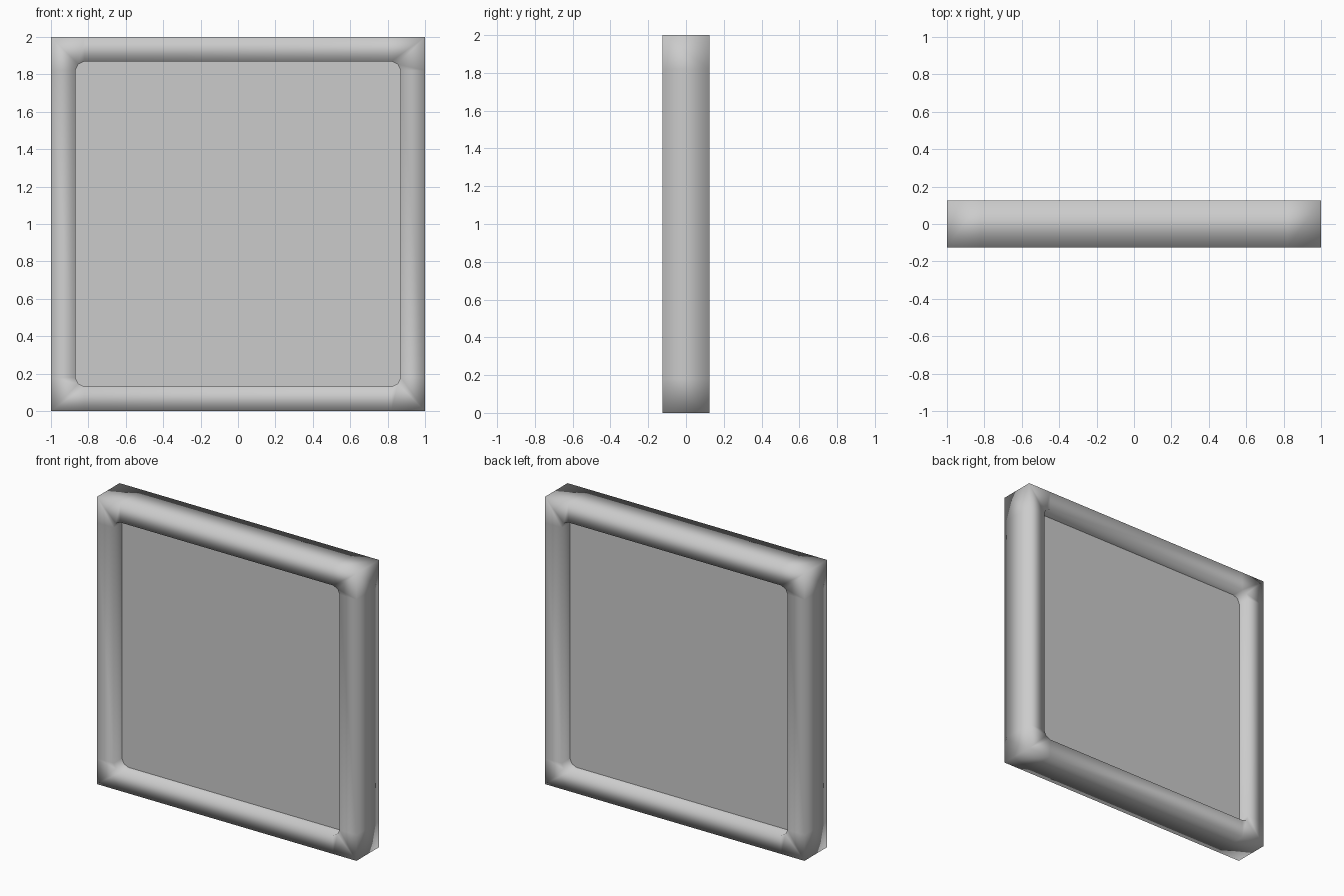
import bpy, bmesh

if "Cube" in bpy.data.objects:
    bpy.data.objects.remove(bpy.data.objects["Cube"])

HALF, INNER, DEPTH = 1.0, 0.87, 0.125   # outer half size, opening half size, half depth
CUT, PANEL = 0.05, 0.035                # inner corner rounding, half panel thickness


def corner_loop(half, inset, pull):
    """Twelve points round a square: three per corner, the middle one pulled in."""
    m = half - pull
    a = half - inset
    pts = [(half, a), (m, m), (a, half)]
    loop = []
    for _ in range(4):
        loop += pts
        pts = [(-z, x) for x, z in pts]
    return loop


def make_object(name, bm):
    bmesh.ops.recalc_face_normals(bm, faces=bm.faces)
    mesh = bpy.data.meshes.new(name)
    bm.to_mesh(mesh)
    bm.free()
    ob = bpy.data.objects.new(name, mesh)
    bpy.context.collection.objects.link(ob)
    return ob


def add_loop(bm, pts, y):
    return [bm.verts.new((x, y, z + HALF)) for x, z in pts]


outer = corner_loop(HALF, HALF - INNER + CUT, 0)
inner = corner_loop(INNER, CUT, CUT * 0.32)

# Square frame with softly shaded bars
bm = bmesh.new()
rings = [add_loop(bm, outer, -DEPTH), add_loop(bm, inner, -DEPTH),
         add_loop(bm, inner, DEPTH), add_loop(bm, outer, DEPTH)]
for k in range(4):
    r, s = rings[k], rings[(k + 1) % 4]
    for i in range(12):
        j = (i + 1) % 12
        bm.faces.new((r[i], r[j], s[j], s[i])).smooth = True
make_object("frame", bm)

# Flat panel recessed on both sides
bm = bmesh.new()
front, back = add_loop(bm, inner, -PANEL), add_loop(bm, inner, PANEL)
bm.faces.new(front)
bm.faces.new(back)
for i in range(12):
    j = (i + 1) % 12
    bm.faces.new((front[i], front[j], back[j], back[i]))
make_object("panel", bm)
